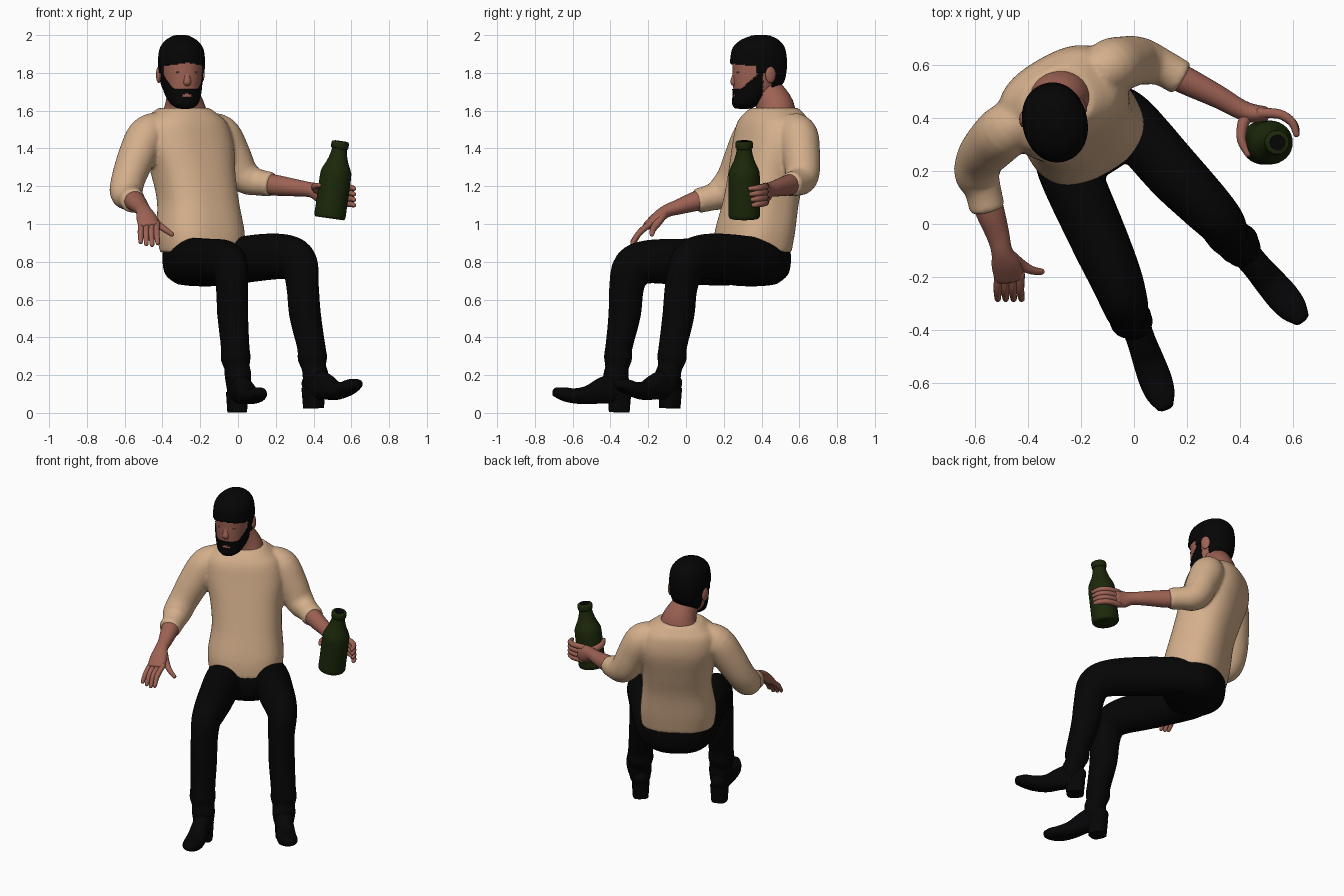
import bpy, math
from mathutils import Vector


def material(name, r, g, b):
    m = bpy.data.materials.new(name)
    m.diffuse_color = (r, g, b, 1)
    return m


SHIRT = material("tan cloth", 0.66, 0.43, 0.26)
SKIN = material("skin", 0.34, 0.123, 0.088)
HAIR = material("black hair", 0.0015, 0.0015, 0.0015)
PANTS = material("black trousers", 0.0015, 0.0015, 0.0015)
SHOE = material("black leather", 0.0015, 0.0015, 0.002)
GLASS = material("dark green glass", 0.011, 0.021, 0.003)
EYE = material("eye grey", 0.22, 0.12, 0.10)


def make(name, mat, verts, faces):
    me = bpy.data.meshes.new(name)
    me.from_pydata(verts, [], faces)
    me.materials.append(mat)
    ob = bpy.data.objects.new(name, me)
    bpy.context.collection.objects.link(ob)
    return ob


def spline(p, sub):
    """Catmull-Rom through rows of numbers"""
    out = []
    for i in range(len(p) - 1):
        a, b, c, d = p[max(i - 1, 0)], p[i], p[i + 1], p[min(i + 2, len(p) - 1)]
        for k in range(sub):
            t = k / sub
            out.append([0.5 * (2 * q + (r - o) * t + (2 * o - 5 * q + 4 * r - s) * t * t
                               + (3 * q - o - 3 * r + s) * t ** 3) for o, q, r, s in zip(a, b, c, d)])
    return out + [list(p[-1])]


def loft(name, mat, pts, side=(1, 0, 0), n=2.0, seg=28, sub=4, dome=0.5, axis=None):
    """Tube through (x, y, z, half width, half depth) with rounded ends"""
    rows = spline(pts, sub)
    cen = [Vector(r[:3]) for r in rows]
    rings = []
    for i, r in enumerate(rows):
        t = Vector(axis) if axis else cen[min(i + 1, len(cen) - 1)] - cen[max(i - 1, 0)]
        rings.append((cen[i], r[3], r[4], t.normalized()))
    if dome:
        def cap(ring, sign):
            c, a, b, t = ring
            return [(c + t * sign * dome * min(a, b) * math.sin(w), a * math.cos(w), b * math.cos(w), t)
                    for w in (0.5, 1.0, 1.4)]
        rings = cap(rings[0], -1)[::-1] + rings + cap(rings[-1], 1)
    verts, faces = [], []
    for c, a, b, t in rings:
        s = Vector(side)
        s = (s - t * s.dot(t)).normalized()
        up = t.cross(s)
        for j in range(seg):
            w = 2 * math.pi * j / seg
            x, y = math.cos(w), math.sin(w)
            verts.append(c + s * math.copysign(abs(x) ** (2 / n), x) * a
                         + up * math.copysign(abs(y) ** (2 / n), y) * b)
    for i in range(len(rings) - 1):
        for j in range(seg):
            k = (j + 1) % seg
            faces.append((i * seg + j, i * seg + k, (i + 1) * seg + k, (i + 1) * seg + j))
    faces.append(tuple(range(seg))[::-1])
    faces.append(tuple(range((len(rings) - 1) * seg, len(rings) * seg)))
    return make(name, mat, verts, faces)


def ball(name, mat, loc, scale, yaw=0.0):
    bpy.ops.mesh.primitive_uv_sphere_add(segments=24, ring_count=14, location=loc, rotation=(0, 0, yaw))
    ob = bpy.context.object
    ob.name, ob.scale = name, scale
    ob.data.materials.append(mat)
    return ob


def fuse(name, parts, voxel, rounds):
    """Join overlapping parts into one continuous skin"""
    bpy.ops.object.select_all(action='DESELECT')
    for p in parts:
        p.select_set(True)
    bpy.context.view_layer.objects.active = parts[0]
    bpy.ops.object.join()
    ob = parts[0]
    ob.name = name
    rem = ob.modifiers.new("one skin", 'REMESH')
    rem.mode, rem.voxel_size, rem.use_smooth_shade = 'VOXEL', voxel, True
    smo = ob.modifiers.new("soften", 'SMOOTH')
    smo.factor, smo.iterations = 0.5, rounds


BODY = math.radians(30)
SIDE = (math.cos(BODY), math.sin(BODY), 0)

# shirt: body, shoulder yoke and sleeves with rolled cuffs
body = loft("shirt", SHIRT, [(-.188, .352, .85, .225, .182), (-.198, .365, .96, .232, .188),
                             (-.212, .397, 1.12, .214, .181), (-.238, .43, 1.27, .222, .184),
                             (-.265, .46, 1.42, .245, .185), (-.28, .465, 1.53, .228, .168),
                             (-.285, .465, 1.585, .175, .138), (-.287, .468, 1.615, .13, .115)],
            SIDE, n=2.5, seg=48, dome=0.0, axis=(0, 0, 1))
yoke = loft("yoke", SHIRT, [(-.47, .365, 1.455, .09, .10), (-.38, .43, 1.48, .11, .115),
                            (-.285, .485, 1.485, .12, .13), (-.19, .535, 1.48, .11, .115),
                            (-.095, .585, 1.455, .09, .10)], (0, 0, 1))
sleeve_r = loft("sleeve", SHIRT, [(-.41, .40, 1.52, .08, .08), (-.482, .355, 1.47, .102, .103),
                                  (-.535, .305, 1.36, .1, .1), (-.58, .25, 1.24, .09, .09),
                                  (-.592, .19, 1.165, .087, .085), (-.572, .13, 1.14, .07, .07),
                                  (-.555, .06, 1.122, .068, .066)], SIDE, dome=0.2)
sleeve_l = loft("sleeve", SHIRT, [(-.15, .56, 1.52, .08, .08), (-.09, .595, 1.47, .104, .104),
                                  (-.035, .61, 1.37, .1, .1), (.012, .617, 1.275, .092, .092),
                                  (.06, .607, 1.235, .083, .083), (.11, .59, 1.22, .07, .07),
                                  (.175, .553, 1.21, .068, .066)], (-.45, .88, .2), dome=0.2)
fuse("shirt", [body, yoke, sleeve_r, sleeve_l], .01, 7)

# forearms and palms
loft("right_forearm", SKIN, [(-.57, .13, 1.14, .055, .055), (-.545, .05, 1.12, .055, .052),
                             (-.515, -.04, 1.09, .044, .04), (-.50, -.10, 1.07, .04, .034),
                             (-.485, -.15, 1.035, .054, .032), (-.47, -.205, .99, .057, .024)], (1, .2, .1))
loft("left_forearm", SKIN, [(.10, .59, 1.22, .055, .055), (.20, .54, 1.205, .055, .052),
                            (.32, .48, 1.19, .044, .043), (.39, .44, 1.18, .04, .038),
                            (.44, .42, 1.165, .054, .036), (.495, .415, 1.155, .057, .03)], (0, 0, 1))

# fingers: the right hand hangs, the left hand wraps the bottle
for i in range(4):
    x = -.512 + .028 * i
    drop = (.01, 0, -.005, .005)[i]
    loft("right_finger", SKIN, [(x, -.19, 1.0, .016, .016), (x - .003, -.245, .955, .016, .016),
                                (x - .003 + .002 * i, -.283, .895 + drop, .012, .012)], seg=12, dome=1)
    z = 1.202 - .029 * i
    loft("left_finger", SKIN, [(.475, .42, z, .017, .02), (.55, .415, z - .005, .017, .018),
                               (.597, .385, z - .01, .016, .016), (.614, .34 + .006 * i, z - .015, .012, .012)],
         (0, 0, 1), seg=12, dome=1)
loft("right_thumb", SKIN, [(-.47, -.12, 1.05, .024, .024), (-.425, -.155, 1.0, .021, .019),
                           (-.385, -.175, .97, .016, .016), (-.35, -.18, .945, .012, .012)],
     (0, 1, 0), seg=12, dome=1)
loft("left_thumb", SKIN, [(.43, .42, 1.18, .03, .026), (.41, .37, 1.19, .023, .021),
                          (.407, .315, 1.2, .018, .017), (.43, .265, 1.205, .012, .012)],
     (0, 0, 1), seg=12, dome=1)

# trousers: seat and two legs with creases at the ankle
seat = loft("seat", PANTS, [(-.175, .345, .69, .165, .135), (-.178, .35, .74, .213, .178),
                            (-.182, .355, .84, .22, .183), (-.187, .355, .91, .195, .16)],
            SIDE, n=2.3, seg=40, dome=0.15, axis=(0, 0, 1))
leg_r = loft("leg", PANTS, [(-.29, .33, .79, .09, .11), (-.255, .22, .80, .115, .126),
                            (-.14, -.04, .80, .11, .122), (-.07, -.20, .80, .1, .115),
                            (-.04, -.285, .768, .09, .108), (-.032, -.315, .66, .083, .094),
                            (-.028, -.325, .52, .081, .087), (-.015, -.355, .35, .077, .071),
                            (-.012, -.36, .29, .081, .074), (-.005, -.365, .24, .069, .061),
                            (0, -.37, .20, .072, .067), (.002, -.37, .12, .061, .062)],
             (.92, .4, 0), dome=0.3)
leg_l = loft("leg", PANTS, [(-.09, .46, .79, .085, .105), (-.02, .39, .803, .108, .122),
                            (.14, .205, .825, .11, .124), (.265, .075, .825, .1, .117),
                            (.325, .01, .787, .09, .107), (.342, -.025, .67, .081, .092),
                            (.355, -.04, .52, .081, .088), (.388, -.07, .35, .077, .073),
                            (.394, -.075, .29, .081, .076), (.402, -.085, .24, .069, .061),
                            (.41, -.095, .20, .072, .067), (.413, -.10, .13, .061, .062)],
             (.73, .68, 0), dome=0.3)
fuse("trousers", [seat, leg_r, leg_l], .01, 5)

# shoes with stacked heels
for name, x, y, dx, dy, lift in (("right", 0, -.365, .34, -.94, 0), ("left", .408, -.095, .65, -.76, .022)):
    prof = [(-.045, .115, .045, .06), (.0, .13, .055, .085), (.08, .118, .054, .07), (.16, .095, .059, .05),
            (.24, .09 + lift * .6, .062, .04), (.30, .10 + lift, .054, .036), (.345, .11 + lift, .034, .025)]
    loft(name + "_shoe", SHOE, [(x + dx * s, y + dy * s, z + lift, a, b) for s, z, a, b in prof],
         (-dy, dx, 0), n=2.3, dome=0.6)
    loft(name + "_heel", SHOE, [(x - dx * .012, y - dy * .012, .003 + lift, .048, .052),
                                (x - dx * .015, y - dy * .015, .11 + lift, .054, .058)],
         (-dy, dx, 0), n=3.0, sub=1, dome=0.0)

# head: rings as (height, forward shift, half width, half depth)
YAW = math.radians(13)
HX, HY = -.30, .388
LAT = Vector((math.cos(YAW), math.sin(YAW), 0))
FWD = Vector((math.sin(YAW), -math.cos(YAW), 0))


def H(u, f, z):
    return Vector((HX, HY, z)) + LAT * u + FWD * f


def head_shell(name, mat, grow, keep=None):
    prof = [(1.622, .085, .04, .045), (1.645, .07, .068, .07), (1.69, .035, .09, .102), (1.75, .012, .101, .13),
            (1.81, .005, .108, .138), (1.87, .004, .11, .139), (1.92, .003, .10, .127),
            (1.96, -.002, .07, .092), (1.982, -.008, .034, .046)]
    ob = loft(name, mat, [(*H(0, f, z + (grow if z > 1.9 else -grow if z < 1.65 else 0)), a + grow, b + grow)
                          for z, f, a, b in prof], LAT, n=2.1, seg=112, sub=12, dome=0.15, axis=(0, 0, 1))
    if keep:
        me = ob.data
        faces = []
        for p in me.polygons:
            d = p.center - Vector((HX, HY, 0))
            if keep(abs(d.dot(LAT)), d.dot(FWD), p.center.z):
                faces.append(tuple(p.vertices))
        used = sorted({v for f in faces for v in f})
        idx = {v: i for i, v in enumerate(used)}
        verts = [me.vertices[v].co.copy() for v in used]
        bpy.data.objects.remove(ob)
        ob = make(name, mat, verts, [[idx[v] for v in f] for f in faces])
        mod = ob.modifiers.new("thickness", 'SOLIDIFY')
        mod.thickness, mod.offset = grow, -1
    return ob


head_shell("head", SKIN, 0)
head_shell("hair", HAIR, .012, lambda u, f, z: z > 1.842 + .012 * (f > 0) * (1 - u / .1)
           or (f < .04 and z > 1.80) or (f < -.05 and z > 1.68 + .3 * max(0, f + .10)))
head_shell("beard", HAIR, .006, lambda u, f, z: f > .005 and z < 1.715 + max(0, .115 - f) * .95
           and not (u < .026 and 1.672 < z < 1.69 - .2 * u and f > .05))
loft("neck", SKIN, [(-.283, .472, 1.56, .135, .115), (-.284, .47, 1.625, .108, .1),
                    (-.295, .43, 1.70, .082, .087), (-.30, .40, 1.76, .08, .085)], LAT, dome=0.0)

# nose, ears, eyes
loft("nose", SKIN, [(*H(0, .126, 1.82), .014, .01), (*H(0, .136, 1.78), .016, .013),
                    (*H(0, .142, 1.752), .02, .015), (*H(0, .134, 1.738), .017, .011)], LAT, seg=16)
for s in (-1, 1):
    ball("ear", SKIN, H(s * .115, -.035, 1.79), (.014, .03, .044), YAW + s * .25)
    ball("eye", EYE, H(s * .042, .124, 1.803), (.016, .01, .006), YAW)

# bottle and its mouth, leaning slightly outward
AX = Vector((.14, 0, .99)).normalized()


def turned(name, mat, prof):
    loft(name, mat, [(*(Vector((.485, .308, 1.03)) + AX * s), r, r) for s, r in prof],
         (0, 1, 0), seg=32, sub=2, dome=0.0, axis=AX)


turned("bottle", GLASS, [(0, .074), (.012, .083), (.06, .083), (.22, .083), (.26, .077), (.30, .058),
                         (.34, .045), (.375, .039)])
turned("bottle_collar", GLASS, [(.37, .038), (.378, .046), (.405, .046), (.412, .04)])
turned("bottle_mouth", HAIR, [(.408, .03), (.414, .03)])

# smooth shading that keeps hard rims
bpy.ops.object.select_all(action='SELECT')
bpy.context.view_layer.objects.active = bpy.context.scene.objects["shirt"]
bpy.ops.object.shade_smooth_by_angle(angle=math.radians(45))
